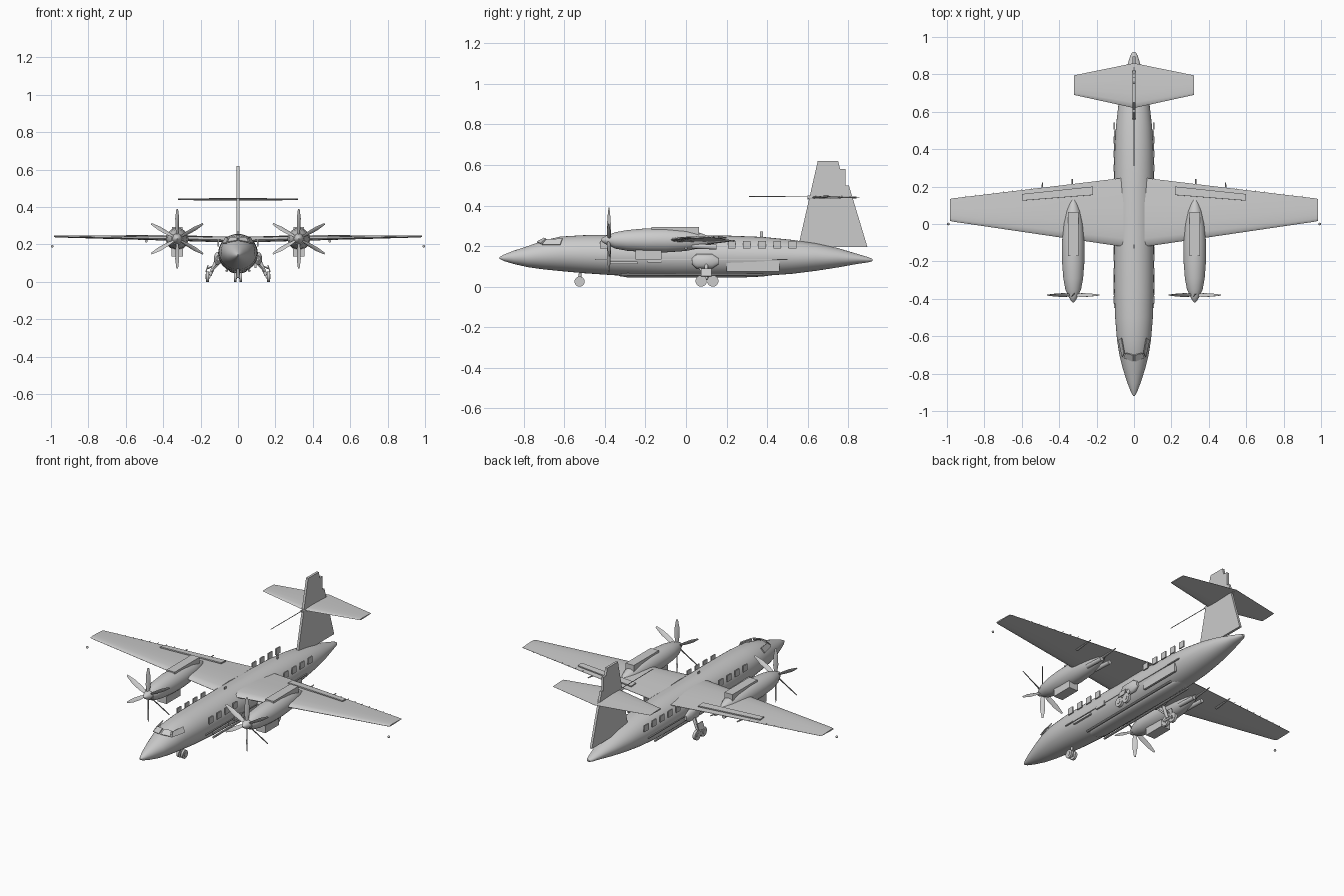
import bpy, bmesh, math
from mathutils import Vector, Matrix

def finish(bm, name, angle=35):
    bmesh.ops.recalc_face_normals(bm, faces=bm.faces)
    me = bpy.data.meshes.new(name)
    bm.to_mesh(me)
    bm.free()
    ob = bpy.data.objects.new(name, me)
    bpy.context.collection.objects.link(ob)
    bpy.ops.object.select_all(action='DESELECT')
    ob.select_set(True)
    bpy.context.view_layer.objects.active = ob
    bpy.ops.object.shade_smooth_by_angle(angle=math.radians(angle))
    return ob

def loft(name, rings, angle=35):
    bm = bmesh.new()
    vs = [[bm.verts.new(p) for p in r] for r in rings]
    n = len(vs[0])
    for a, b in zip(vs, vs[1:]):
        for i in range(n):
            bm.faces.new((a[i], a[(i + 1) % n], b[(i + 1) % n], b[i]))
    bm.faces.new(vs[0])
    bm.faces.new(vs[-1])
    return finish(bm, name, angle)

def body(name, stations, x=0, n=36):
    # stations: y, bottom z, top z, half width
    return loft(name, [[(x + w * math.cos(2 * math.pi * i / n), y,
                         (b + t) / 2 + (t - b) / 2 * math.sin(2 * math.pi * i / n))
                        for i in range(n)] for y, b, t, w in stations])

FOIL = [(0, 0), (.03, .3), (.12, .48), (.3, .55), (.6, .4), (1, .04),
        (1, -.04), (.6, -.25), (.3, -.4), (.12, -.38), (.03, -.25)]

def surface(name, sections):
    # sections: x, leading y, trailing y, z, thickness
    return loft(name, [[(x, a + (b - a) * u, z + t * v) for u, v in FOIL]
                       for x, a, b, z, t in sections])

def box(name, x, y, z, rot=None):
    bm = bmesh.new()
    bmesh.ops.create_cube(bm, size=1)
    c = Vector([(p[0] + p[1]) / 2 for p in (x, y, z)])
    bmesh.ops.scale(bm, vec=[p[1] - p[0] for p in (x, y, z)], verts=bm.verts)
    if rot:
        bmesh.ops.rotate(bm, matrix=rot, verts=bm.verts)
    bmesh.ops.translate(bm, vec=c, verts=bm.verts)
    return finish(bm, name)

def rod(name, a, b, r, r2=None, n=20):
    a, b = Vector(a), Vector(b)
    bm = bmesh.new()
    q = (b - a).to_track_quat('Z', 'Y').to_matrix().to_4x4()
    bmesh.ops.create_cone(bm, cap_ends=True, segments=n, radius1=r, radius2=r if r2 is None else r2,
                          depth=(b - a).length, matrix=Matrix.Translation((a + b) / 2) @ q)
    return finish(bm, name)

def plate(name, pts, thick):
    # flat panel thickened along its normal
    p = [Vector(v) for v in pts]
    n = (p[1] - p[0]).cross(p[2] - p[0]).normalized() * thick / 2
    return loft(name, [[v - n for v in p], [v + n for v in p]])

def wheel(name, x, y, r, w):
    rod(name, (x - w / 2, y, r), (x + w / 2, y, r), r, n=28)
    rod(name + "_hub", (x - w * .65, y, r), (x + w * .65, y, r), r * .45)

# fuselage and belly fairing
body("fuselage", [(-.92, .138, .146, .004), (-.9, .127, .157, .016), (-.85, .112, .177, .035),
                  (-.78, .096, .2, .058), (-.7, .085, .228, .078), (-.62, .077, .247, .091),
                  (-.5, .066, .254, .101), (-.35, .056, .256, .105), (-.1, .049, .255, .106),
                  (.2, .049, .252, .106), (.38, .053, .245, .104), (.52, .063, .231, .097),
                  (.64, .078, .214, .083), (.75, .095, .19, .062), (.85, .113, .16, .035),
                  (.9, .12, .145, .02), (.92, .126, .137, .008)])
body("belly_fairing", [(-.33, .052, .08, .035), (-.29, .046, .09, .05), (.25, .044, .09, .052),
                       (.38, .05, .08, .045), (.43, .058, .08, .03)], n=20)

# vertical fin with stepped rudder
plate("tail_fin", [(0, .553, .195), (0, .895, .195), (0, .803, .5), (0, .787, .5),
                   (0, .787, .58), (0, .76, .58), (0, .75, .62), (0, .65, .62)], .014)
rod("fin_probe", (0, .31, .445), (0, .63, .443), .002, n=8)
rod("fin_bullet", (0, .6, .44), (0, .84, .44), .009, .004)
surface("tailplane", [(-.32, .69, .795, .44, .008), (0, .62, .86, .44, .016),
                      (.32, .69, .795, .44, .008)])

# cockpit glazing, antennas
for s in (-1, 1):
    plate("windscreen", [(s * .005, -.735, .22), (s * .055, -.715, .212),
                         (s * .045, -.69, .236), (s * .005, -.7, .239)], .006)
    plate("cockpit_side_window", [(s * .062, -.71, .207), (s * .083, -.62, .207),
                                  (s * .066, -.61, .236), (s * .052, -.69, .232)], .006)
box("top_antenna", (-.002, .002), (.365, .38), (.235, .272))
box("roof_antenna", (-.002, .002), (-.13, -.11), (.245, .268))
box("cargo_door", (.088, .1), (.2, .46), (.075, .127))

for s in (-1, 1):
    def mx(a, b):
        return tuple(sorted((s * a, s * b)))

    # wing with raised flap and small track fairings
    surface("wing", [(s * .055, -.122, .247, .224, .034), (s * .325, -.082, .214, .23, .028),
                     (s * .97, .013, .137, .242, .012), (s * .985, .018, .133, .242, .008)])
    plate("flap", [(s * .22, .155, .243), (s * .6, .125, .248),
                   (s * .6, .16, .246), (s * .22, .2, .24)], .007)
    for fx, fy in ((.33, .215), (.49, .196)):
        rod("flap_track", (s * fx, fy - .09, .217), (s * fx, fy + .025, .228), .007, .003, 10)
    for i in range(8):
        fx = .55 + i * .05
        rod("static_wick", (s * fx, .247 - .12 * (fx - .055) - .006, .24),
            (s * fx, .247 - .12 * (fx - .055) + .006, .24), .0015, n=6)
    bm = bmesh.new()
    bmesh.ops.create_uvsphere(bm, u_segments=12, v_segments=8, radius=.007,
                              matrix=Matrix.Translation((s * .993, 0, .19)))
    finish(bm, "tip_light")

    # engine nacelle
    ex, ez = s * .325, .23
    body("nacelle", [(-.375, .2, .258, .03), (-.35, .188, .268, .042), (-.29, .177, .279, .053),
                     (-.2, .17, .287, .06), (-.1, .169, .288, .06), (0, .176, .28, .053),
                     (.07, .19, .265, .037), (.11, .203, .25, .022), (.135, .215, .236, .008)], ex, 28)
    box("nacelle_top_fairing", (ex - .027, ex + .027), (-.17, .065), (.24, .293))
    box("oil_cooler", (ex - .03, ex + .03), (-.25, -.12), (.135, .18))
    for d in (-.028, .028):
        rod("exhaust", (ex + d, .03, .2), (ex + d, .15, .195), .012)

    # propeller: spinner plus six twisted blades
    body("spinner", [(-.42, ez - .002, ez + .002, .002), (-.41, ez - .012, ez + .012, .012),
                     (-.39, ez - .024, ez + .024, .024), (-.365, ez - .029, ez + .029, .029)], ex, 20)
    for k in range(6):
        m = Matrix.Translation((ex, -.38, ez)) @ Matrix.Rotation(k * math.pi / 3, 4, 'Y')
        rings = []
        for r, w, t, tw in ((.015, .008, .006, 60), (.06, .014, .004, 48),
                            (.11, .013, .003, 35), (.16, .005, .002, 28)):
            tr = Matrix.Rotation(math.radians(tw), 4, 'Z')
            rings.append([m @ (tr @ Vector((a * w, b * t, 0)) + Vector((0, 0, r)))
                          for a, b in ((-1, 0), (-.4, .7), (.4, .7), (1, 0), (.4, -.7), (-.4, -.7))])
        loft("propeller_blade", rings, 60)

    # cabin windows standing just off the skin
    for y in (-.405, -.33, -.255, -.18, .225, .3, .375, .45, .525):
        box("cabin_window", mx(.102, .109), (y - .019, y + .019), (.188, .226))

    # side strips and panels
    box("side_strip", mx(.1, .107), (-.45, .5), (.131, .137))
    box("side_panel", mx(.098, .109), (-.38, -.24), (.112, .125))
    box("side_panel", mx(.1, .109), (-.19, -.12), (.12, .143))
    rod("belly_rail", (s * .06, -.32, .058), (s * .06, .38, .06), .006, n=10)

    # main landing gear with two wheels in line
    body("gear_pod", [(.03, .11, .14, .01), (.05, .09, .16, .022), (.13, .09, .16, .022),
                      (.16, .11, .14, .01)], s * .107, 20)
    rod("main_gear_leg", (s * .105, .1, .14), (s * .15, .1, .035), .009)
    rod("main_gear_brace", (s * .1, .06, .1), (s * .15, .1, .05), .005)
    rod("main_gear_beam", (s * .152, .07, .028), (s * .152, .14, .028), .006)
    box("main_gear_door", mx(.163, .169), (.075, .125), (.05, .09), Matrix.Rotation(s * -.3, 3, 'Y'))
    rod("door_link", (s * .13, .1, .085), (s * .166, .1, .07), .004)
    for y in (.075, .132):
        wheel("main_wheel", s * .163, y, .028, .016)
    wheel("nose_wheel", s * .014, -.525, .025, .013)

# nose landing gear
rod("nose_gear_leg", (0, -.52, .09), (0, -.525, .025), .007)
rod("nose_axle", (-.02, -.525, .025), (.02, -.525, .025), .005)
